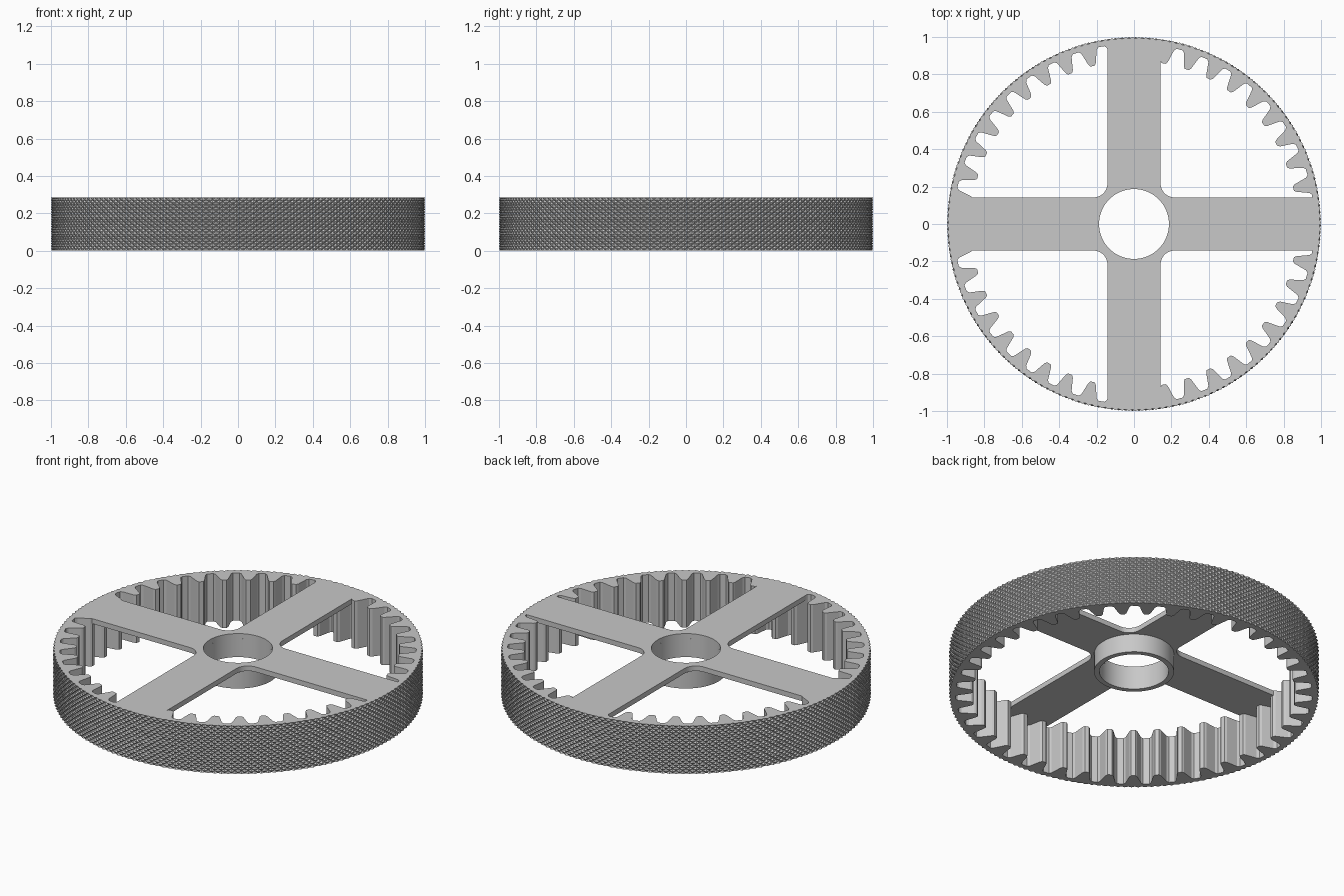
import bpy, bmesh
from math import sin, cos, pi, tau

if "Cube" in bpy.data.objects:
    bpy.data.objects.remove(bpy.data.objects["Cube"], do_unlink=True)

HEIGHT = 0.285          # full height of the ring
PLATE = 0.03            # thickness of the spokes
HUB_BOTTOM = 0.145
BORE, HUB_R = 0.187, 0.216
ARM, ARM_END, FILLET = 0.142, 0.965, 0.075
TEETH = 43
KNURL_ROWS = 22
KNURL_DEPTH = 0.009

grey = bpy.data.materials.new("plain grey")
grey.use_nodes = True
colour = (0.58, 0.58, 0.58, 1)
grey.diffuse_color = colour
grey.node_tree.nodes["Principled BSDF"].inputs["Base Color"].default_value = colour


def polar(r, a, z):
    return (r * cos(a), r * sin(a), z)


def circle(r, z, n):
    return [polar(r, tau * i / n, z) for i in range(n)]


def loft(name, loops, diamond_rows=0, smooth=True):
    """Join equal closed loops into a ring-shaped solid; the first rows can be split into diamonds."""
    bm = bmesh.new()
    rows = [[bm.verts.new(p) for p in loop] for loop in loops]
    n = len(rows[0])
    for j in range(len(rows)):
        a, b = rows[j], rows[(j + 1) % len(rows)]
        for i in range(n):
            k = (i + 1) % n
            if j >= diamond_rows:
                bm.faces.new((a[i], a[k], b[k], b[i]))
            elif (i + j) % 2:       # fold along the groove
                bm.faces.new((a[i], a[k], b[k]))
                bm.faces.new((a[i], b[k], b[i]))
            else:
                bm.faces.new((a[i], a[k], b[i]))
                bm.faces.new((a[k], b[k], b[i]))
    bmesh.ops.recalc_face_normals(bm, faces=bm.faces)
    mesh = bpy.data.meshes.new(name)
    bm.to_mesh(mesh)
    bm.free()
    mesh.materials.append(grey)
    obj = bpy.data.objects.new(name, mesh)
    bpy.context.collection.objects.link(obj)
    if smooth:
        bpy.ops.object.select_all(action="DESELECT")
        obj.select_set(True)
        bpy.context.view_layer.objects.active = obj
        bpy.ops.object.shade_smooth_by_angle(angle=pi / 6)
    return obj


# Toothed ring: one tooth as (share of the pitch, radius), starting in a gap
tooth = [(0.0, 0.966), (0.12, 0.964), (0.20, 0.952), (0.34, 0.885),
         (0.41, 0.873), (0.59, 0.873), (0.66, 0.885), (0.80, 0.952), (0.88, 0.964)]
tooth = tooth[1:]
columns = TEETH * len(tooth)


def teeth(z):
    return [polar(r, tau * (t + f) / TEETH, z) for t in range(TEETH) for f, r in tooth]


# Knurled outside: alternating peaks and grooves
def knurl(row):
    z = HEIGHT * row / KNURL_ROWS
    shift = 0.5 * tau / columns
    return [polar(1 - KNURL_DEPTH * ((i + row) % 2), tau * i / columns + shift, z)
            for i in range(columns)]


outside = [knurl(row) for row in range(KNURL_ROWS + 1)]
loft("toothed_ring", outside + [teeth(HEIGHT), teeth(0)], KNURL_ROWS, smooth=False)


# Four spokes: a flat cross with rounded inner corners and a round bore
def cross(z, steps=12):
    loop = []
    c = ARM + FILLET
    quarter = [(ARM_END, ARM)]
    for s in range(steps + 1):
        a = -pi / 2 - s * pi / 2 / steps
        quarter.append((c + FILLET * cos(a), c + FILLET * sin(a)))
    quarter.append((ARM, ARM_END))
    for q in range(4):
        ca, sa = round(cos(q * pi / 2)), round(sin(q * pi / 2))
        loop += [(x * ca - y * sa, x * sa + y * ca, z) for x, y in quarter]
    return loop


def bore(z, n):
    return [polar(BORE, tau * (i + 0.5) / n, z) for i in range(n)]


top, under = cross(HEIGHT), cross(HEIGHT - PLATE)
count = len(top)
loft("spokes", [top, under, bore(HEIGHT - PLATE, count), bore(HEIGHT, count)])

# Hub sleeve hanging below the spokes
loft("hub", [circle(HUB_R, HEIGHT - PLATE, count), circle(HUB_R, HUB_BOTTOM, count),
             circle(BORE, HUB_BOTTOM, count), circle(BORE, HEIGHT - PLATE, count)])
